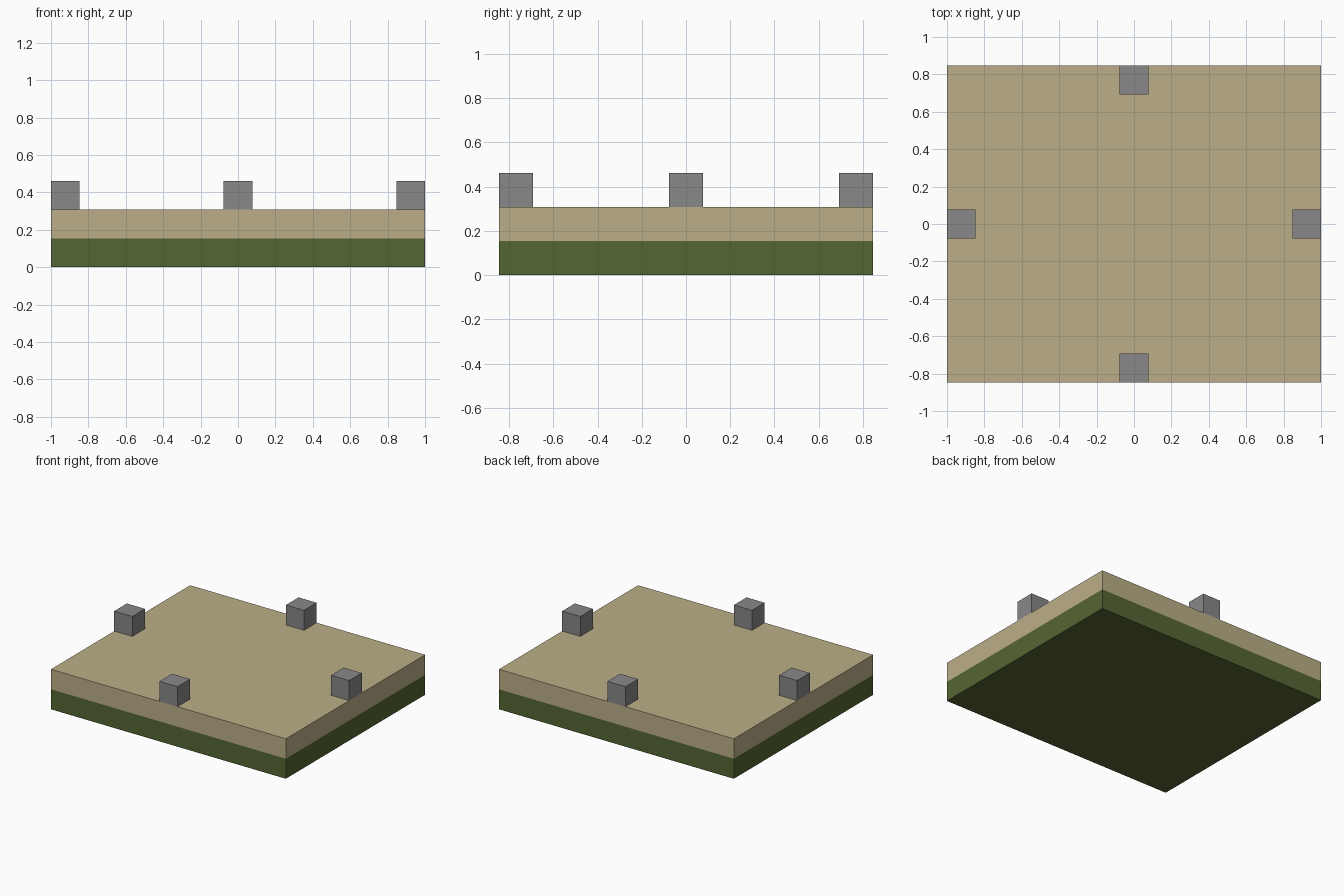
import bpy
import bmesh
from mathutils import Vector

if "Cube" in bpy.data.objects:
    bpy.data.objects.remove(bpy.data.objects["Cube"], do_unlink=True)

U = 2 / 13  # one block
WIDTH, DEPTH = 13 * U, 11 * U


def make_material(name, rgb):
    mat = bpy.data.materials.new(name)
    mat.use_nodes = True
    mat.diffuse_color = (*rgb, 1)
    mat.node_tree.nodes["Principled BSDF"].inputs["Base Color"].default_value = (*rgb, 1)
    return mat


grass = make_material("grass green", (0.091, 0.133, 0.033))
sand = make_material("sand", (0.497, 0.429, 0.246))
stone = make_material("stone grey", (0.246, 0.246, 0.246))


def box_mesh(size):
    """Box standing on z = 0."""
    bm = bmesh.new()
    bmesh.ops.create_cube(bm, size=1)
    bmesh.ops.translate(bm, verts=bm.verts, vec=(0, 0, 0.5))
    bmesh.ops.scale(bm, verts=bm.verts, vec=size)
    return bm


def add_object(name, bm, materials, location=(0, 0, 0)):
    mesh = bpy.data.meshes.new(name)
    bm.to_mesh(mesh)
    bm.free()
    for mat in materials:
        mesh.materials.append(mat)
    obj = bpy.data.objects.new(name, mesh)
    obj.location = location
    bpy.context.collection.objects.link(obj)
    return obj


# Ground slab: green lower layer, sand upper layer
bm = box_mesh((WIDTH, DEPTH, 2 * U))
bmesh.ops.bisect_plane(bm, geom=bm.verts[:] + bm.edges[:] + bm.faces[:],
                       plane_co=(0, 0, U), plane_no=(0, 0, 1))
for face in bm.faces:
    face.material_index = int(face.calc_center_median().z > U)
add_object("ground_slab", bm, [grass, sand])

# Stone blocks at the middle of each edge, open where they meet the slab
x, y = (WIDTH - U) / 2, (DEPTH - U) / 2
spots = {"left": (x, 0), "right": (-x, 0), "front": (0, -y), "back": (0, y)}
for side, (px, py) in spots.items():
    bm = box_mesh(Vector((U, U, U)))
    bottom = [f for f in bm.faces if f.calc_center_median().z < U / 4]
    bmesh.ops.delete(bm, geom=bottom, context="FACES")
    add_object(side + "_stone_block", bm, [stone], (px, py, 2 * U))
